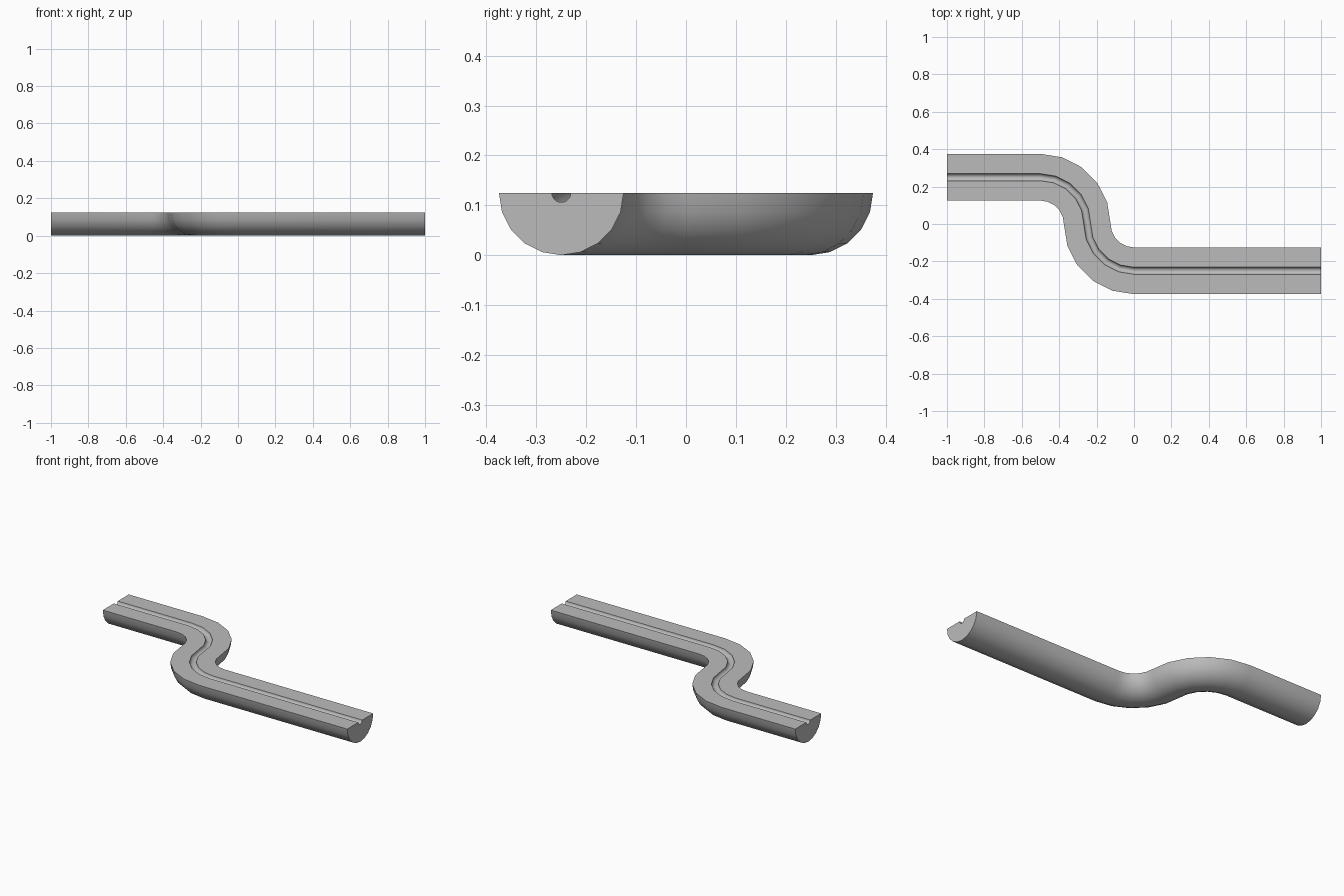
import bpy, bmesh
from math import sin, cos, pi, radians
from mathutils import Vector

cube = bpy.data.objects.get("Cube")
if cube:
    bpy.data.objects.remove(cube, do_unlink=True)

RADIUS = 0.125   # half-round body
GROOVE = 0.019   # half-round channel in the flat top
BEND = 0.25      # centreline radius of both bends
STEPS = 5        # segments per quarter bend
SIDES = 10       # segments per half circle

grey = bpy.data.materials.new("plain_grey")
grey.use_nodes = True
colour = (0.5, 0.5, 0.5, 1)
grey.diffuse_color = colour
grey.node_tree.nodes["Principled BSDF"].inputs["Base Color"].default_value = colour


def half_circle(radius):
    """Lower half circle as (sideways, height) points."""
    return [(-radius * cos(pi * i / SIDES), RADIUS - radius * sin(pi * i / SIDES))
            for i in range(SIDES + 1)]


# Cross-section: round underside, then back along the grooved top
profile = half_circle(RADIUS) + half_circle(GROOVE)[::-1]

# S-shaped path: each station is a point and its left-hand direction
up = Vector((0, 1, 0))
stations = [(Vector((-1, BEND, 0)), up)]
for i in range(STEPS + 1):
    a = radians(90 - 90 * i / STEPS)
    side = Vector((cos(a), sin(a), 0))
    stations.append((Vector((-0.5, 0, 0)) + side * BEND, side))
for i in range(1, STEPS + 1):
    a = radians(180 + 90 * i / STEPS)
    side = Vector((cos(a), sin(a), 0))
    stations.append((side * BEND, -side))
stations.append((Vector((1, -BEND, 0)), up))

# Sweep the section along the path and close both ends
bm = bmesh.new()
rings = [[bm.verts.new(p + side * s + Vector((0, 0, z))) for s, z in profile]
         for p, side in stations]
n = len(profile)
for a, b in zip(rings, rings[1:]):
    for i in range(n):
        j = (i + 1) % n
        bm.faces.new((a[i], a[j], b[j], b[i]))
bm.faces.new(rings[0])
bm.faces.new(rings[-1][::-1])
bmesh.ops.recalc_face_normals(bm, faces=bm.faces)

mesh = bpy.data.meshes.new("grooved_s_bend")
bm.to_mesh(mesh)
bm.free()
mesh.materials.append(grey)
bend = bpy.data.objects.new("grooved_s_bend", mesh)
bpy.context.collection.objects.link(bend)

# Smooth the round surfaces, keep the rims sharp
bpy.ops.object.select_all(action='DESELECT')
bend.select_set(True)
bpy.context.view_layer.objects.active = bend
bpy.ops.object.shade_smooth_by_angle(angle=radians(30))
